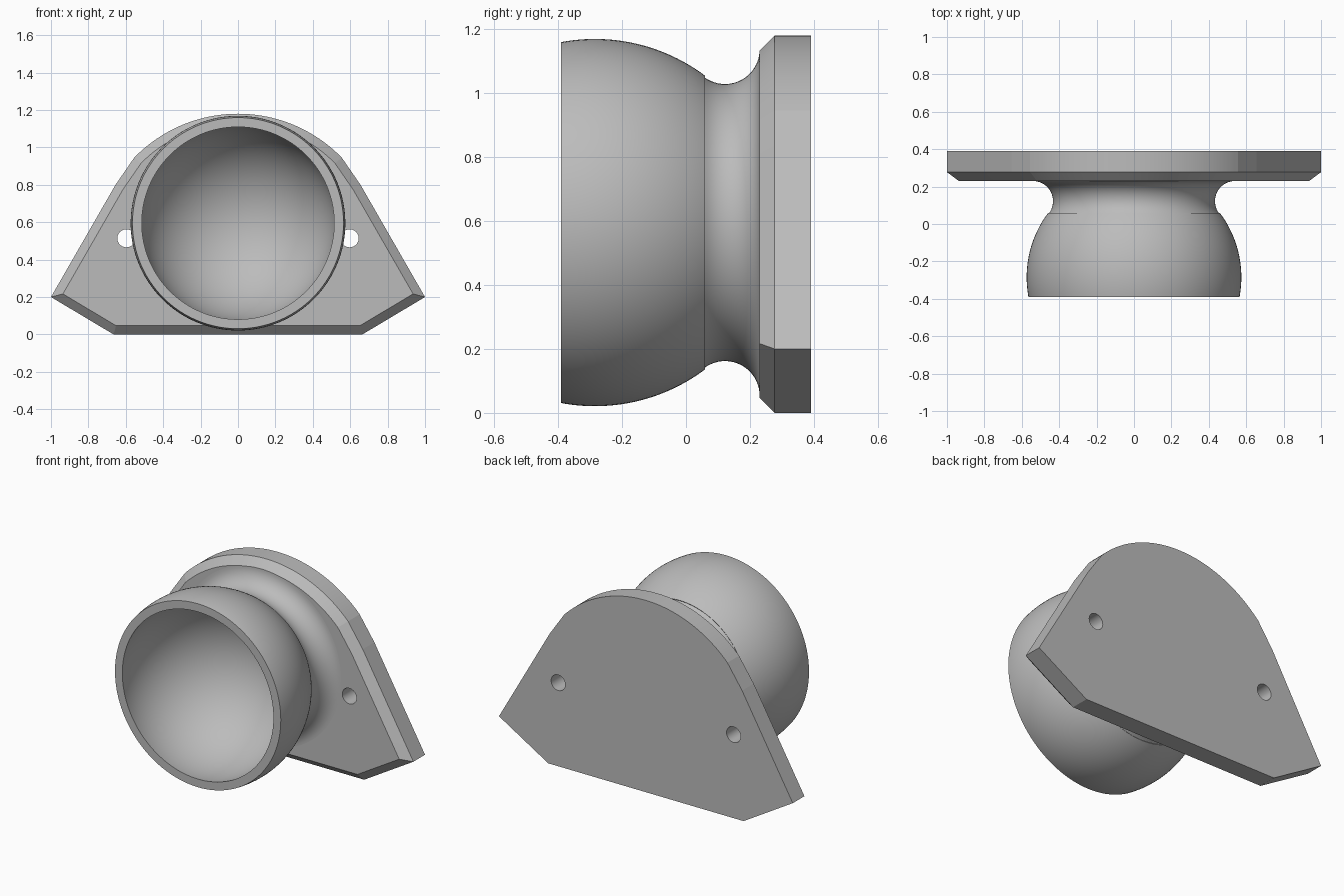
import bpy, bmesh
from math import sin, cos, atan2, asin, acos, pi, radians
from mathutils import Vector

cube = bpy.data.objects.get("Cube")
if cube:
    bpy.data.objects.remove(cube)

grey = bpy.data.materials.new("plain grey")
grey.use_nodes = True
colour = (0.5, 0.5, 0.5, 1)
grey.diffuse_color = colour
grey.node_tree.nodes["Principled BSDF"].inputs["Base Color"].default_value = colour

FRONT, BACK = -0.39, 0.39
PLATE_FRONT, CHAMFER = 0.23, 0.047
AXIS_Z = 0.595


def finish(name, bm):
    bmesh.ops.recalc_face_normals(bm, faces=bm.faces)
    mesh = bpy.data.meshes.new(name)
    bm.to_mesh(mesh)
    bm.free()
    mesh.materials.append(grey)
    obj = bpy.data.objects.new(name, mesh)
    bpy.context.collection.objects.link(obj)
    return obj


def activate(obj):
    bpy.ops.object.select_all(action="DESELECT")
    obj.select_set(True)
    bpy.context.view_layer.objects.active = obj


def smooth(obj, degrees):
    activate(obj)
    bpy.ops.object.shade_smooth_by_angle(angle=radians(degrees))


def loft(rings):
    """Solid through rings of equal length, capped at both ends."""
    bm = bmesh.new()
    loops = [[bm.verts.new(p) for p in ring] for ring in rings]
    n = len(rings[0])
    for a, b in zip(loops, loops[1:]):
        for i in range(n):
            j = (i + 1) % n
            bm.faces.new((a[i], a[j], b[j], b[i]))
    bm.faces.new(loops[0])
    bm.faces.new(loops[-1])
    return bm


def inset(points, d):
    """Mitred inward offset of an anticlockwise outline."""
    result = []
    n = len(points)
    for i, p in enumerate(points):
        a = (p - points[i - 1]).normalized()
        b = (points[(i + 1) % n] - p).normalized()
        na, nb = Vector((-a.y, a.x)), Vector((-b.y, b.x))
        result.append(p + (na + nb) * d / (1 + na.dot(nb)))
    return result


def arc(cy, cr, radius, start, end, steps):
    """Points of a profile, as (distance from axis, y)."""
    angles = [start + (end - start) * i / steps for i in range(steps + 1)]
    return [(cr + radius * sin(t), cy + radius * cos(t)) for t in angles]


# Mounting plate: straight sides, arched top, chamfered front edge
ARC_Z, ARC_R = 0.407, 0.773
half = atan2(0.555, 0.538)
right = [Vector(p) for p in ((0.665, 0), (1, 0.2), (0.655, 0.80))]
arch = [Vector((ARC_R * sin(t), ARC_Z + ARC_R * cos(t)))
        for t in [half * (1 - i / 24) for i in range(49)]]
left = [Vector((-p.x, p.y)) for p in reversed(right)]
outline = right + arch + left
rings = [(inset(outline, CHAMFER), PLATE_FRONT),
         (outline, PLATE_FRONT + CHAMFER), (outline, BACK)]
plate = finish("mounting_plate",
               loft([[(p.x, y, p.y) for p in pts] for pts, y in rings]))

# Screw holes through the plate
for side in (-1, 1):
    circle = [2 * pi * i / 96 for i in range(96)]
    cutter = finish("hole_cutter", loft(
        [[(side * 0.597 + 0.048 * cos(t), y, 0.514 + 0.048 * sin(t)) for t in circle]
         for y in (0, 0.6)]))
    cutter.hide_render = True
    mod = plate.modifiers.new("screw_hole", "BOOLEAN")
    mod.operation, mod.solver, mod.object = "DIFFERENCE", "EXACT", cutter
    activate(plate)
    bpy.ops.object.modifier_apply(modifier=mod.name)
    bpy.data.objects.remove(cutter)
smooth(plate, 4.5)

# Socket: hollow ball with an open mouth and a filleted neck, turned about y
BALL_Y, BALL_R = -0.285, 0.574
CAVITY_Y, CAVITY_R = -0.295, 0.523
NECK_Y, NECK_R, FILLET = 0.122, 0.541, 0.108
join = atan2(NECK_R, NECK_Y - BALL_Y)
profile = arc(CAVITY_Y, 0, CAVITY_R, 0, acos((FRONT - CAVITY_Y) / CAVITY_R), 40)
profile += arc(BALL_Y, 0, BALL_R, acos((FRONT - BALL_Y) / BALL_R), join, 28)
profile += arc(NECK_Y, NECK_R, FILLET, join + pi, 2 * pi, 20)
profile += [(0, PLATE_FRONT)]
bm = bmesh.new()
verts = [bm.verts.new((r, y, AXIS_Z)) for r, y in profile]
edges = [bm.edges.new(pair) for pair in zip(verts, verts[1:])]
bmesh.ops.spin(bm, geom=verts + edges, cent=(0, 0, AXIS_Z), axis=(0, 1, 0),
               angle=2 * pi, steps=128)
bmesh.ops.remove_doubles(bm, verts=bm.verts, dist=0.0005)
smooth(finish("ball_socket", bm), 30)
